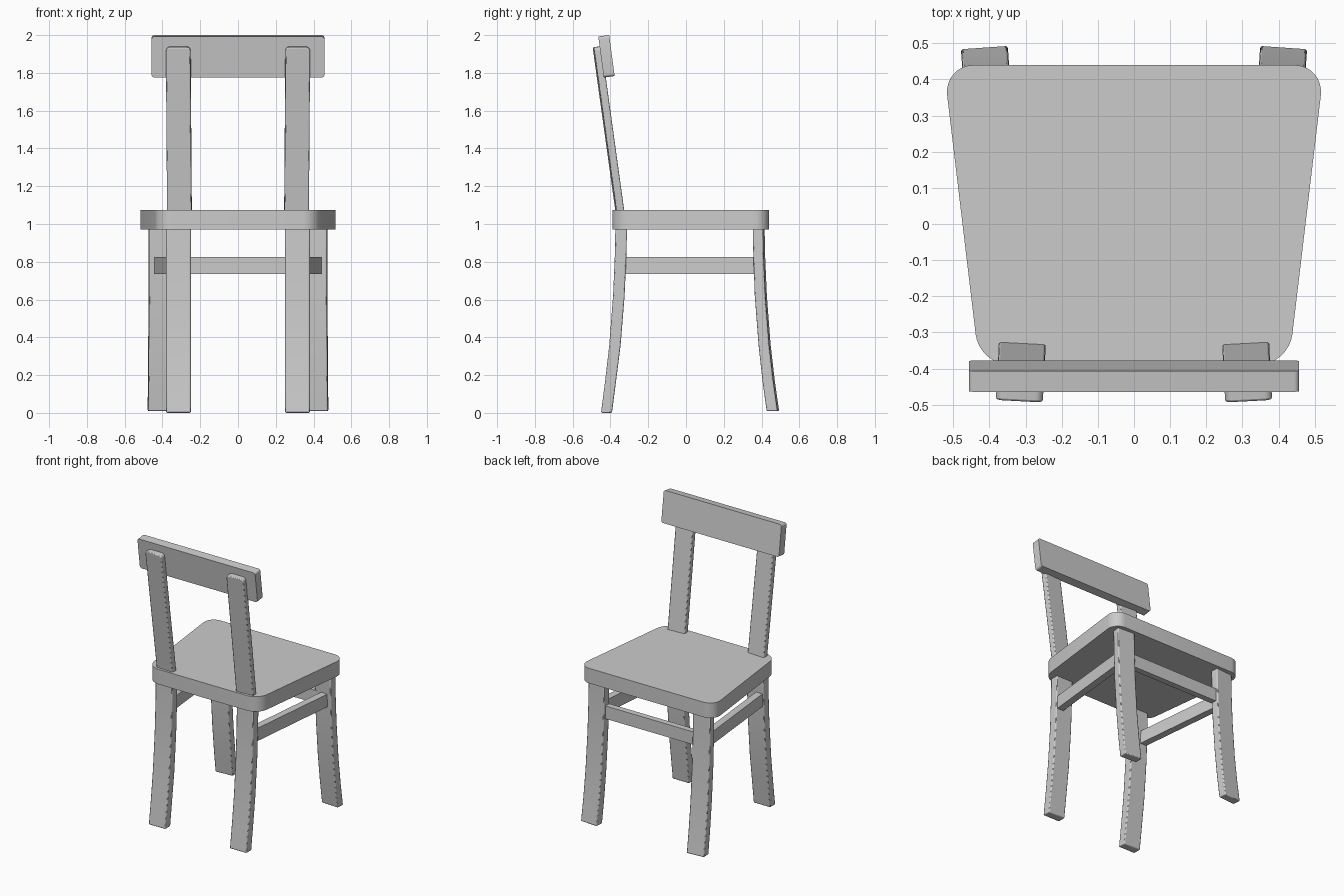
import bpy, bmesh
from math import radians
from mathutils import Matrix, Vector

if "Cube" in bpy.data.objects:
    bpy.data.objects.remove(bpy.data.objects["Cube"])


def finish(name, bm, bevel=0.0):
    bmesh.ops.recalc_face_normals(bm, faces=bm.faces)
    mesh = bpy.data.meshes.new(name)
    bm.to_mesh(mesh)
    bm.free()
    ob = bpy.data.objects.new(name, mesh)
    bpy.context.collection.objects.link(ob)
    if bevel:
        mod = ob.modifiers.new("Soft edges", 'BEVEL')
        mod.width, mod.segments = bevel, 2
        mod.limit_method, mod.angle_limit = 'ANGLE', radians(40)
    bpy.ops.object.select_all(action='DESELECT')
    ob.select_set(True)
    bpy.context.view_layer.objects.active = ob
    bpy.ops.object.shade_smooth_by_angle(angle=radians(30))
    return ob


def prism(outline, axis, lo, hi, radius=0.0):
    """Extrude a 2D outline along 'X' (outline in yz), 'Y' (xz) or 'Z' (xy)."""
    place = {'X': lambda p: (lo, p[0], p[1]),
             'Y': lambda p: (p[0], lo, p[1]),
             'Z': lambda p: (p[0], p[1], lo)}[axis]
    i = 'XYZ'.index(axis)
    step = Vector([hi - lo if k == i else 0 for k in range(3)])
    bm = bmesh.new()
    face = bm.faces.new([bm.verts.new(place(p)) for p in outline])
    ext = bmesh.ops.extrude_face_region(bm, geom=[face], use_keep_orig=True)
    bmesh.ops.translate(bm, vec=step, verts=[g for g in ext["geom"] if isinstance(g, bmesh.types.BMVert)])
    if radius:
        edges = [e for e in bm.edges if abs(e.verts[0].co[i] - e.verts[1].co[i]) > 1e-5]
        bmesh.ops.bevel(bm, geom=edges, offset=radius, segments=8, profile=0.5, affect='EDGES')
    return bm


def turn(bm, angle, axis, pivot=(0, 0, 0)):
    bmesh.ops.rotate(bm, cent=pivot, matrix=Matrix.Rotation(radians(angle), 3, axis), verts=bm.verts)


def mirrored(name, build, bevel):
    """Make the right-hand part and its reflection across x = 0."""
    for side, sx in (("right", 1), ("left", -1)):
        bm = build()
        bmesh.ops.scale(bm, vec=(sx, 1, 1), verts=bm.verts)
        finish(f"{name}_{side}", bm, bevel)


def rect(w, h):
    return [(-w / 2, -h / 2), (w / 2, -h / 2), (w / 2, h / 2), (-w / 2, h / 2)]


# Seat: tapered slab with round corners
finish("seat", prism([(-0.428, -0.39), (0.428, -0.39), (0.527, 0.44), (-0.527, 0.44)],
                     'Z', 0.97, 1.075, 0.085))

# Legs: curved side profiles (y, z) extruded sideways
REAR = [(-0.374, 0.99), (-0.376, 0.85), (-0.386, 0.62), (-0.406, 0.36), (-0.428, 0.17), (-0.45, 0.0),
        (-0.392, 0.0), (-0.37, 0.17), (-0.346, 0.36), (-0.325, 0.62), (-0.315, 0.85), (-0.312, 0.99)]
FRONT = [(0.412, 0.99), (0.414, 0.85), (0.424, 0.62), (0.444, 0.36), (0.466, 0.17), (0.489, 0.01),
         (0.431, 0.01), (0.409, 0.17), (0.388, 0.36), (0.368, 0.62), (0.36, 0.85), (0.357, 0.99)]


def front_leg():
    bm = prism(FRONT, 'X', 0.345, 0.475)
    turn(bm, -4, 'Z', (0.41, 0.43, 0))
    return bm


mirrored("rear_leg", lambda: prism(REAR, 'X', 0.25, 0.38), 0.006)
mirrored("front_leg", front_leg, 0.006)

# Stretchers under the seat: two sides and one across the front legs
mirrored("side_stretcher",
         lambda: prism([(0.32, -0.34), (0.37, -0.34), (0.443, 0.375), (0.393, 0.375)], 'Z', 0.735, 0.825), 0)
finish("front_stretcher",
       prism([(-0.37, 0.363), (0.37, 0.363), (0.37, 0.405), (-0.37, 0.405)], 'Z', 0.735, 0.825))


# Back posts: leaning and slightly turned boards, rounded at the top
def post():
    bm = prism(rect(0.13, 0.915), 'Y', -0.0205, 0.0205, 0.022)
    turn(bm, 7.9, 'X')
    bmesh.ops.translate(bm, vec=(0.313, -0.408, 1.485), verts=bm.verts)
    turn(bm, 3, 'Z', (0.313, -0.408, 0))
    return bm


mirrored("back_post", post, 0.006)

# Top rail resting on the front of the posts
rail = prism(rect(0.914, 0.219), 'Y', -0.029, 0.029, 0.015)
turn(rail, 7.6, 'X')
bmesh.ops.translate(rail, vec=(0, -0.421, 1.888), verts=rail.verts)
finish("top_rail", rail)
